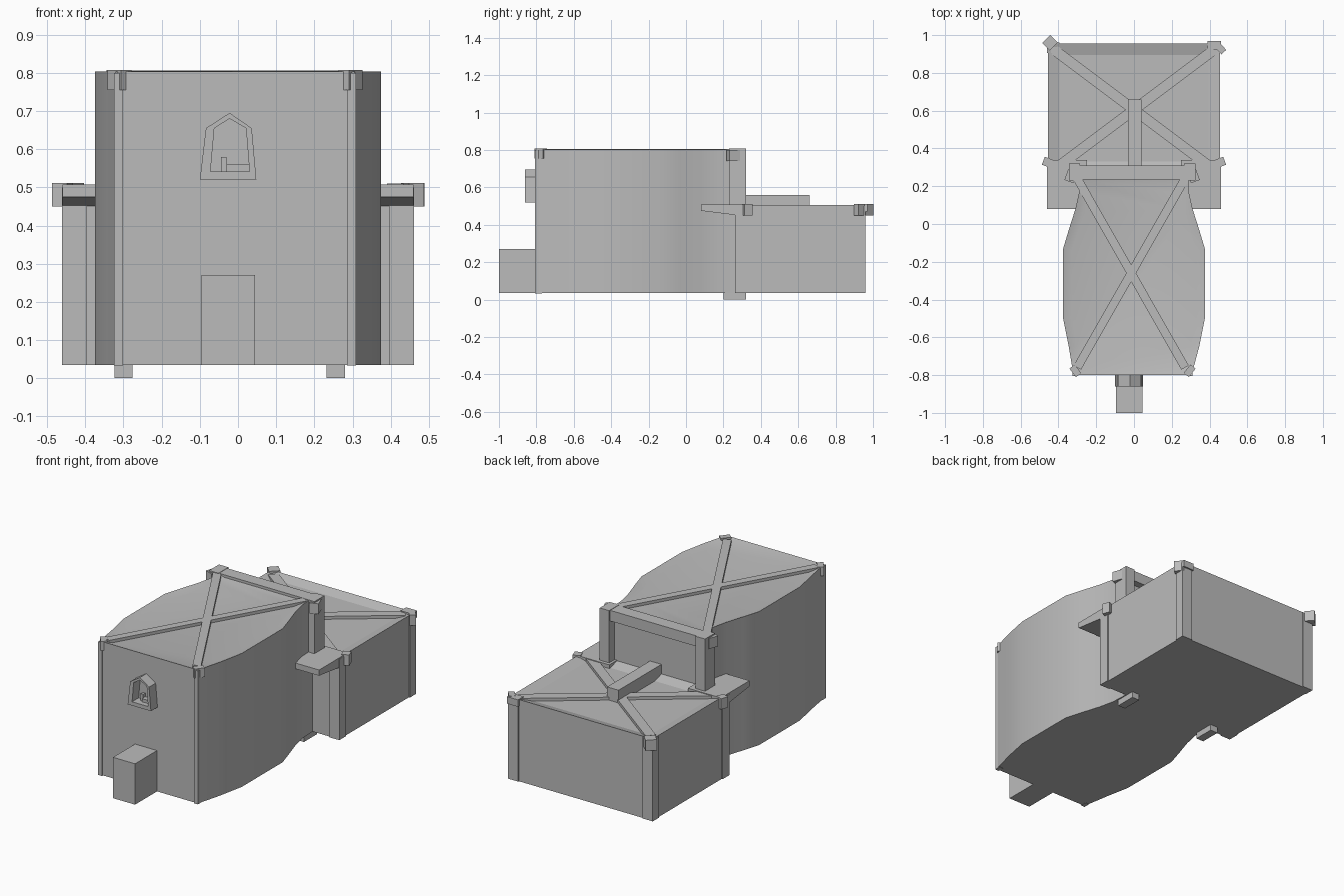
import bpy, bmesh, math
from mathutils import Vector

old = bpy.data.objects.get("Cube")
if old:
    bpy.data.objects.remove(old, do_unlink=True)

grey = bpy.data.materials.new("plain grey")
grey.use_nodes = True
GREY = (0.5, 0.5, 0.5, 1)
grey.diffuse_color = GREY
grey.node_tree.nodes["Principled BSDF"].inputs["Base Color"].default_value = GREY


def finish(name, bm, smooth=False):
    bmesh.ops.recalc_face_normals(bm, faces=bm.faces)
    mesh = bpy.data.meshes.new(name)
    bm.to_mesh(mesh)
    bm.free()
    mesh.materials.append(grey)
    obj = bpy.data.objects.new(name, mesh)
    bpy.context.collection.objects.link(obj)
    if smooth:
        bpy.ops.object.select_all(action="DESELECT")
        obj.select_set(True)
        bpy.context.view_layer.objects.active = obj
        bpy.ops.object.shade_smooth_by_angle(angle=math.radians(30))
    return obj


def prism(name, outline, direction, inset=0, depth=0, smooth=False):
    """Extrude a closed outline along a direction; optionally sink its far cap."""
    bm = bmesh.new()
    base = bm.faces.new([bm.verts.new(p) for p in outline])
    out = bmesh.ops.extrude_face_region(bm, geom=[base], use_keep_orig=True)["geom"]
    cap = [g for g in out if isinstance(g, bmesh.types.BMFace)]
    moved = [g for g in out if isinstance(g, bmesh.types.BMVert)]
    bmesh.ops.translate(bm, verts=moved, vec=direction)
    bmesh.ops.recalc_face_normals(bm, faces=bm.faces)
    if inset:
        bmesh.ops.inset_region(bm, faces=cap, thickness=inset, depth=0,
                               use_even_offset=True)
        bmesh.ops.translate(bm, verts=list(cap[0].verts),
                            vec=-Vector(direction).normalized() * depth)
    return finish(name, bm, smooth)


def box(name, x, y, z, **kw):
    outline = [(x[0], y[0], z[0]), (x[1], y[0], z[0]),
               (x[1], y[1], z[0]), (x[0], y[1], z[0])]
    return prism(name, outline, (0, 0, z[1] - z[0]), **kw)


def beam(name, a, b, width, z):
    """Flat beam between two plan points."""
    a, b = Vector(a), Vector(b)
    d = (b - a).normalized() * width / 2
    n = Vector((-d.y, d.x))
    pts = [a + n, a - n, b - n, b + n]
    return prism(name, [(p.x, p.y, z[0]) for p in pts], (0, 0, z[1] - z[0]))


# Tall hall with bowed sides and a sunken roof panel
side = [(0.305, -0.8), (0.345, -0.65), (0.375, -0.5), (0.375, -0.13),
        (0.345, -0.03), (0.31, 0.08), (0.29, 0.17), (0.285, 0.27)]
plan = side + [(-x - 0.015 if abs(y + 0.8) < 0.01 else -x, y)
               for x, y in reversed(side)]
prism("hall", [(x, y, 0.035) for x, y in plan], (0, 0, 0.768),
      inset=0.045, depth=0.015, smooth=True)

# Hall roof braces and rear beam
for name, s in (("roof_brace_a", 1), ("roof_brace_b", -1)):
    beam(name, (-0.015 + s * 0.285, 0.24), (-0.015 - s * 0.285, -0.76),
         0.045, (0.78, 0.805))
box("roof_rear_beam", (-0.33, 0.3), (0.235, 0.31), (0.745, 0.806))

# Hall corner posts, caps and feet
for label, s in (("left", 1), ("right", -1)):
    c = s * 0.305 - 0.01
    box(label + "_rear_post", (c - 0.03, c + 0.03), (0.23, 0.32), (0.48, 0.808))
    beam(label + "_rear_post_cap", (c + s * 0.03, 0.225), (c + s * 0.01, 0.28),
         0.05, (0.74, 0.8))
    c = s * 0.305 - 0.008
    box(label + "_front_post", (c - 0.012, c + 0.012), (-0.806, -0.77), (0.033, 0.8))
    beam(label + "_front_cap", (c - s * 0.02, -0.80), (c + s * 0.015, -0.755),
         0.035, (0.755, 0.808))
    c = s * 0.278 - 0.022
    box(label + "_foot", (c - 0.024, c + 0.024), (0.2, 0.32), (0, 0.05))

# Low rear wing with a sunken roof panel
box("rear_wing", (-0.455, 0.455), (0.27, 0.955), (0.035, 0.505),
    inset=0.06, depth=0.018)
for name, s in (("wing_brace_a", 1), ("wing_brace_b", -1)):
    beam(name, (s * 0.42, 0.29), (-s * 0.42, 0.92), 0.055, (0.48, 0.504))
box("ridge_beam", (-0.033, 0.04), (0.25, 0.66), (0.48, 0.56))

# Side shelves with sloped undersides, wing posts and beam ends
for label, s in (("left", 1), ("right", -1)):
    profile = [(0.08, 0.508), (0.08, 0.475), (0.28, 0.45), (0.34, 0.45), (0.34, 0.508)]
    prism(label + "_shelf", [(s * 0.25, y, z) for y, z in profile], (s * 0.21, 0, 0))
    beam(label + "_beam_end", (s * 0.44, 0.32), (s * 0.48, 0.335), 0.045, (0.45, 0.512))
    for end, y in (("front", (0.262, 0.325)), ("rear", (0.905, 0.961))):
        x = sorted((s * 0.395, s * 0.461))
        box(label + "_wing_" + end + "_post", x, y, (0.035, 0.5))
beam("right_rear_beam_end", (-0.425, 0.94), (-0.465, 0.98), 0.06, (0.45, 0.512))
beam("left_rear_beam_end", (0.44, 0.95), (0.475, 0.91), 0.035, (0.45, 0.512))
beam("left_rear_corner_cap", (0.39, 0.945), (0.46, 0.945), 0.05, (0.47, 0.51))

# Front entrance block
box("entrance_block", (-0.095, 0.045), (-1, -0.79), (0.035, 0.27))

# Pointed window surround built from an outer and an inner outline
outer = [(-0.1, 0.52), (0.048, 0.52), (0.036, 0.655), (-0.022, 0.695), (-0.084, 0.655)]
inner = [(-0.072, 0.542), (0.03, 0.542), (0.021, 0.655), (-0.022, 0.68), (-0.062, 0.655)]
bm = bmesh.new()
rings = [[bm.verts.new((x, y, z)) for x, z in shape]
         for shape, y in ((outer, -0.79), (outer, -0.86), (inner, -0.86), (inner, -0.79))]
for a, b in zip(rings, rings[1:] + rings[:1]):
    for i in range(len(a)):
        j = (i + 1) % len(a)
        bm.faces.new((a[i], a[j], b[j], b[i]))
finish("window_surround", bm)
box("window_sill", (-0.03, 0.03), (-0.83, -0.79), (0.54, 0.56))
box("window_post", (-0.045, -0.03), (-0.82, -0.79), (0.54, 0.58))
